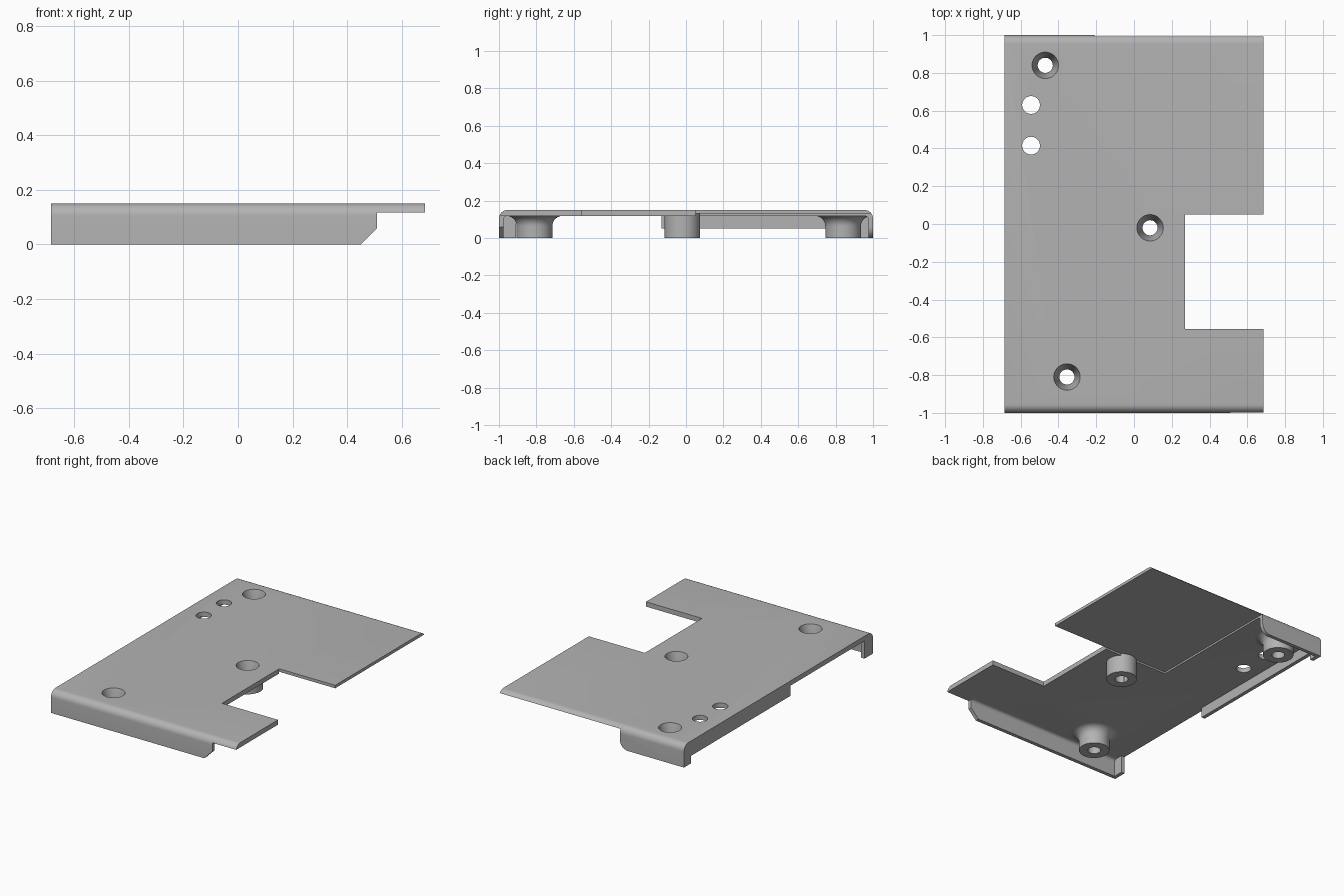
import bpy, bmesh, math
from mathutils import Vector

cube = bpy.data.objects.get("Cube")
if cube:
    bpy.data.objects.remove(cube, do_unlink=True)

grey = bpy.data.materials.new("plain grey")
grey.use_nodes = True
colour = (0.45, 0.45, 0.45, 1)
grey.diffuse_color = colour
grey.node_tree.nodes["Principled BSDF"].inputs["Base Color"].default_value = colour

HALF_X, TOP, UNDER, WALL = 0.685, 0.15, 0.118, 0.025


def finish(name, bm):
    bmesh.ops.recalc_face_normals(bm, faces=bm.faces)
    mesh = bpy.data.meshes.new(name)
    bm.to_mesh(mesh)
    bm.free()
    mesh.materials.append(grey)
    obj = bpy.data.objects.new(name, mesh)
    bpy.context.collection.objects.link(obj)
    return obj


def prism(name, points, axis, lo, hi):
    """Extrude a flat outline along x or y."""
    bm = bmesh.new()
    place = (lambda p, q: (lo, p, q)) if axis == "x" else (lambda p, q: (p, lo, q))
    face = bm.faces.new([bm.verts.new(place(*p)) for p in points])
    new = bmesh.ops.extrude_face_region(bm, geom=[face])["geom"]
    step = Vector((hi - lo, 0, 0)) if axis == "x" else Vector((0, hi - lo, 0))
    bmesh.ops.translate(bm, vec=step, verts=[g for g in new if isinstance(g, bmesh.types.BMVert)])
    return finish(name, bm)


def box(name, x, y, z):
    outline = [(y[0], z[0]), (y[1], z[0]), (y[1], z[1]), (y[0], z[1])]
    return prism(name, outline, "x", *x)


def lathe(name, profile, centre):
    bm = bmesh.new()
    verts = [bm.verts.new((r, 0, z)) for r, z in profile]
    edges = [bm.edges.new(pair) for pair in zip(verts, verts[1:])]
    bmesh.ops.spin(bm, geom=verts + edges, cent=(0, 0, 0), axis=(0, 0, 1),
                   angle=math.tau, steps=48)
    bmesh.ops.remove_doubles(bm, verts=bm.verts, dist=0.0001)
    bmesh.ops.translate(bm, vec=(*centre, 0), verts=bm.verts)
    return finish(name, bm)


def arc(cx, cz, r, start, end, steps=8):
    angles = [math.radians(start + (end - start) * i / steps) for i in range(steps + 1)]
    return [(cx + r * math.cos(a), cz + r * math.sin(a)) for a in angles]


def arch(half, bottom, top, r):
    """Upright section with both top corners rounded."""
    return ([(half, bottom)] + arc(half - r, top - r, r, 0, 90)
            + arc(r - half, top - r, r, 90, 180) + [(-half, bottom)])


def combine(target, tool, operation):
    mod = target.modifiers.new("combine", "BOOLEAN")
    mod.operation, mod.solver, mod.object = operation, "EXACT", tool
    bpy.context.view_layer.objects.active = target
    bpy.ops.object.modifier_apply(modifier=mod.name)
    bpy.data.objects.remove(tool, do_unlink=True)


# Plate with rounded front and back edges, hollowed from below
cover = prism("cover_plate", arch(1, 0, TOP, 0.045), "x", -HALF_X, HALF_X)
cutters = [
    prism("cavity", arch(1 - WALL, -0.1, UNDER, 0.02), "x", WALL - HALF_X, 0.8),
    # Side wall openings, leaving short returns at the corners
    box("open_side", (-0.8, -0.6), (-0.91, -0.13), (-0.1, UNDER)),
    box("low_side", (-0.8, -0.6), (-0.14, 0.925), (-0.1, 0.05)),
    # Chamfered end of the front lip
    prism("front_lip_end", [(0.4, -0.05), (0.51, 0.06), (0.51, UNDER), (0.8, UNDER),
                            (0.8, -0.05)], "y", -1.1, -0.9),
    # Rounded end of the back lip and the thin panel beside it
    prism("back_lip_end", [(-0.27, -0.1)] + arc(-0.27, 0.06, 0.06, -90, 0)
          + [(-0.21, 0.1), (0, 0.1), (0, -0.1)], "y", 0.94, 1.1),
    box("thin_panel", (-0.21, 0.8), (0.05, 1.1), (-0.2, 0.13)),
    # Side notch
    box("notch", (0.27, 0.9), (-0.555, 0.05), (-0.3, 0.3)),
]
for cutter in cutters:
    combine(cover, cutter, "DIFFERENCE")

# Standoffs, two of them flared into the plate, with tapered screw holes
for centre, flare in (((-0.47, 0.84), 0.055), ((-0.355, -0.81), 0.055), ((0.085, -0.02), 0)):
    r = 0.095
    side = arc(r + flare, UNDER - flare, flare, 180, 90) if flare else [(r, UNDER)]
    cap = side[-1][0]
    post = lathe("standoff", [(0, 0), (r, 0)] + side + [(cap, 0.135 if not flare else 0.124),
                                                      (0, 0.135)], centre)
    combine(cover, post, "UNION")
    hole = lathe("screw_hole", [(0, -0.1), (0.04, -0.1), (0.04, 0.04), (0.07, TOP),
                                (0.07, 0.3), (0, 0.3)], centre)
    combine(cover, hole, "DIFFERENCE")

# Small round holes
for y in (0.63, 0.415):
    hole = lathe("small_hole", [(0, -0.1), (0.047, -0.1), (0.047, 0.3), (0, 0.3)], (-0.545, y))
    combine(cover, hole, "DIFFERENCE")

bpy.ops.object.select_all(action="DESELECT")
cover.select_set(True)
bpy.context.view_layer.objects.active = cover
bpy.ops.object.shade_smooth_by_angle(angle=math.radians(30))
